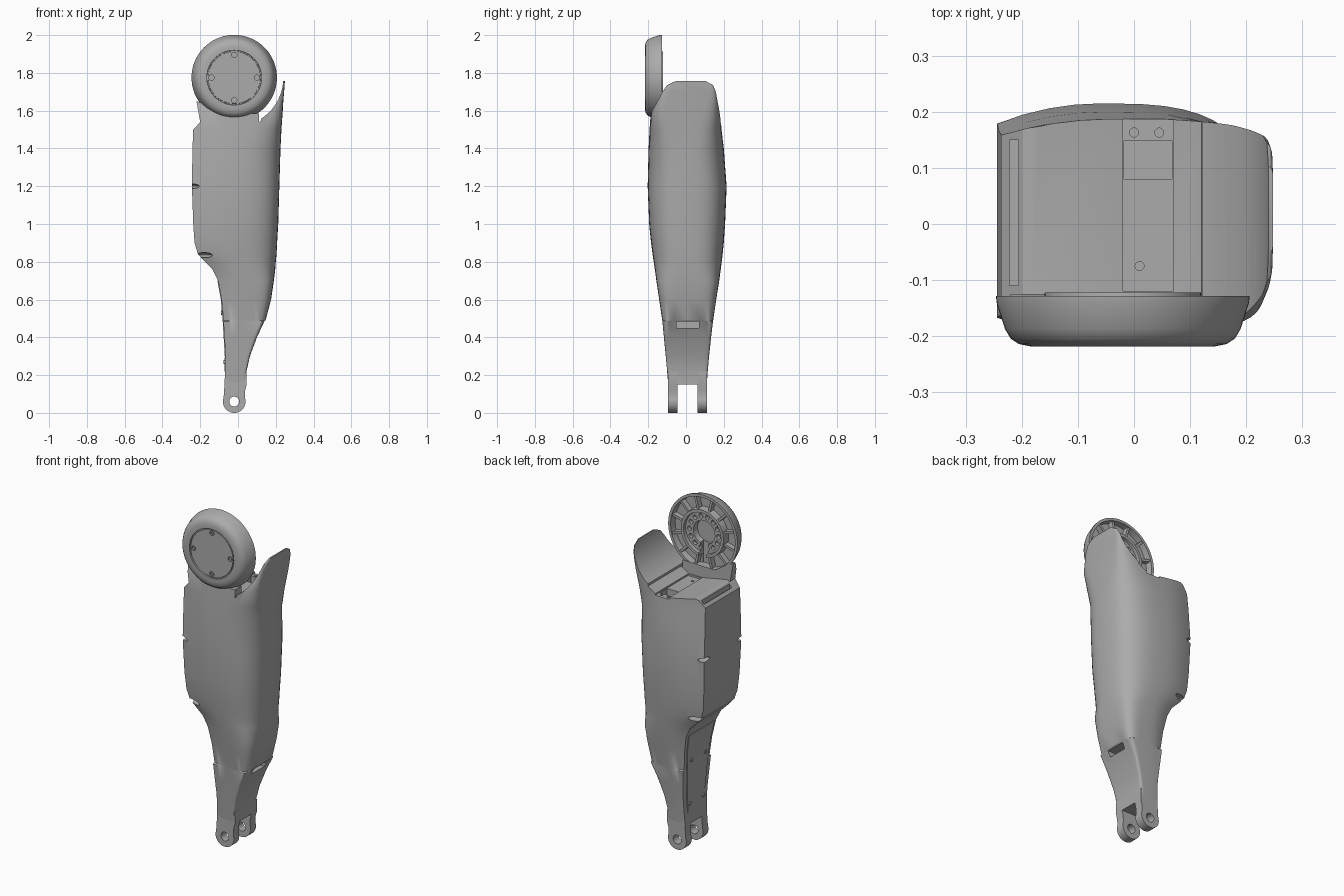
import bpy, bmesh
from math import sin, cos, pi, radians
from mathutils import Matrix, Vector

old = bpy.data.objects.get("Cube")
if old:
    bpy.data.objects.remove(old, do_unlink=True)

GREY = (0.41, 0.41, 0.41, 1)
mat = bpy.data.materials.new("satin grey")
mat.use_nodes = True
mat.diffuse_color = GREY
for node in mat.node_tree.nodes:
    if node.type == 'BSDF_PRINCIPLED':
        node.inputs["Base Color"].default_value = GREY

HUB_X, HUB_Z = -0.02, 1.775


def finish(name, bm):
    bmesh.ops.recalc_face_normals(bm, faces=bm.faces[:])
    mesh = bpy.data.meshes.new(name)
    bm.to_mesh(mesh)
    bm.free()
    mesh.materials.append(mat)
    obj = bpy.data.objects.new(name, mesh)
    bpy.context.collection.objects.link(obj)
    return obj


def activate(obj):
    bpy.ops.object.select_all(action='DESELECT')
    obj.select_set(True)
    bpy.context.view_layer.objects.active = obj


def smooth(obj, angle=32):
    activate(obj)
    bpy.ops.object.shade_smooth_by_angle(angle=radians(angle))


def cut(obj, cutter):
    cutter.hide_render = True
    mod = obj.modifiers.new("cut", 'BOOLEAN')
    mod.operation, mod.solver, mod.object = 'DIFFERENCE', 'EXACT', cutter
    activate(obj)
    bpy.ops.object.modifier_apply(modifier=mod.name)
    bpy.data.objects.remove(cutter, do_unlink=True)


def loft(name, rings):
    bm = bmesh.new()
    loops = [[bm.verts.new(p) for p in ring] for ring in rings]
    for a, b in zip(loops, loops[1:]):
        for i in range(len(a)):
            j = (i + 1) % len(a)
            bm.faces.new((a[i], a[j], b[j], b[i]))
    bm.faces.new(loops[0])
    bm.faces.new(loops[-1])
    return finish(name, bm)


def prism(name, outline, y0, y1):
    """Extrude an x-z outline along y."""
    return loft(name, [[(x, y, z) for x, z in outline] for y in (y0, y1)])


def box(name, lo, hi):
    (x0, y0, z0), (x1, y1, z1) = lo, hi
    return prism(name, [(x0, z0), (x1, z0), (x1, z1), (x0, z1)], y0, y1)


def rods(name, centres, radius, depth, axis='Y', sides=20):
    """Several equal cylinders in one mesh."""
    bm = bmesh.new()
    turn = Matrix.Rotation(pi / 2, 4, 'X' if axis == 'Y' else 'Y')
    if axis == 'Z':
        turn = Matrix.Identity(4)
    for c in centres:
        bmesh.ops.create_cone(bm, cap_ends=True, segments=sides, radius1=radius,
                              radius2=radius, depth=depth,
                              matrix=Matrix.Translation(c) @ turn)
    return finish(name, bm)


def around_hub(radius, y, count, offset=0.0):
    angles = [offset + 2 * pi * i / count for i in range(count)]
    return [(HUB_X + radius * cos(a), y, HUB_Z + radius * sin(a)) for a in angles]


# Shin shell: height, left, right, front, back, squareness of the section
ROWS = [
    (.15, -.072, .045, -.094, .11, 1), (.22, -.068, .045, -.1, .115, 1),
    (.3, -.066, .063, -.107, .122, 1), (.4, -.072, .1, -.117, .133, 1),
    (.485, -.077, .14, -.125, .143, 1), (.49, -.077, .146, -.126, .144, .3),
    (.6, -.087, .175, -.142, .16, .15), (.7, -.105, .19, -.157, .176, .1),
    (.76, -.135, .197, -.165, .184, 0), (.8, -.175, .2, -.171, .189, 0),
    (.84, -.212, .204, -.177, .194, 0), (.9, -.23, .207, -.185, .2, 0),
    (1, -.237, .213, -.195, .207, 0), (1.2, -.244, .219, -.203, .215, 0),
    (1.4, -.241, .225, -.198, .2, 0), (1.5, -.237, .23, -.193, .188, .1),
    (1.6, -.237, .237, -.186, .183, .3), (1.65, -.237, .24, -.16, .176, .5),
    (1.7, -.237, .244, -.135, .168, .8), (1.735, -.237, .247, -.11, .152, 1),
    (1.757, -.237, .248, -.06, .11, 1)]


def section(z, left, right, front, back, q):
    """Crisp corners on the calf side, rounded ones on the shin side."""
    drop = 0.17 - 0.15 * q
    half = [(u, 1 - drop * (1 - u / 0.4) ** 2) for u in (0, 0.1, 0.2, 0.3)]
    power = 2 / (3 + 11 * q)
    for i in range(13):
        t = pi / 2 * (1 - i / 12)
        half.append((0.4 + 0.6 * max(cos(t), 0) ** power, max(sin(t), 0) ** power))
    half[-1] = (1, 0)
    full = half + [(u, -v) for u, v in reversed(half[:-1])]
    mid, depth = (front + back) / 2, (back - front) / 2
    return [(left + u * (right - left), mid + v * depth, z) for u, v in full]


shell = loft("shin_shell", [section(*r) for r in ROWS])

# Clearance around the hub, deck behind it, and the neck carrying it
sweep = [(HUB_X + 0.26 * cos(radians(a)), HUB_Z + 0.26 * sin(radians(a)))
         for a in range(-57, 1, 3)] + [(.3, HUB_Z), (.3, 1.9), (-.3, 1.9)]
deck = [(-.3, 1.43), (-.2, 1.54), (-.18, 1.545), (-.02, 1.515), (.07, 1.515), (.12, 1.545)]
neck = [(-.3, 1.43), (-.2, 1.54), (-.22, 1.65), (-.19, 1.64), (-.1, 1.58),
        (.11, 1.585), (.11, 1.54), (.12, 1.545)]
cut(shell, prism("deck_cutter", deck + sweep, -.125, .4))
cut(shell, prism("neck_cutter", neck + sweep, -.4, -.12))

# Deck channel, cable window, side slot and the pocket under the shell lip
for lo, hi in [((-.02, -.119, 1.505), (.07, .3, 1.6)),
               ((-.018, .08, 1.43), (.068, .148, 1.6)),
               ((-.222, -.11, 1.45), (-.206, .15, 1.6)),
               ((.085, -.05, .45), (.2, .07, .484))]:
    cut(shell, box("pocket_cutter", lo, hi))
cut(shell, rods("deck_holes", [(0, .163, 1.5), (.045, .163, 1.5), (.01, -.075, 1.5)],
                .008, .04, 'Z'))

# Finger notches on the calf corners
for x, y, z, size in [(-.245, .17, 1.2, (.042, .04, .012)),
                      (-.18, .16, .835, (.045, .045, .014))]:
    for side in (-1, 1):
        bm = bmesh.new()
        bmesh.ops.create_uvsphere(bm, u_segments=20, v_segments=12, radius=1)
        bmesh.ops.scale(bm, vec=Vector(size), verts=bm.verts)
        bmesh.ops.translate(bm, vec=(x, y * side, z), verts=bm.verts)
        cut(shell, finish("notch_cutter", bm))
smooth(shell)

# Calf cover panel with screws
panel_rows = [r for r in ROWS if .2 < r[0] < .72]
panel = loft("calf_panel", [[(r[1] + dx, y, r[0]) for dx, y in
             ((-.004, r[3] * .72), (-.004, r[4] * .72), (.02, r[4] * .72), (.02, r[3] * .72))]
             for r in panel_rows])
smooth(panel)
smooth(rods("panel_screws", [(x, y, z) for x, z in ((-.071, .27), (-.083, .53))
                             for y in (-.06, .07)], .011, .012, 'X'))

# Ankle fork
lug = [(.045, .22), (-.067, .22), (-.072, .14)]
lug += [(HUB_X + .06 * cos(radians(a)), .06 + .06 * sin(radians(a)))
        for a in range(160, 381, 10)] + [(.038, .12), (.046, .15)]
for name, y0, y1 in (("front_fork_lug", -.095, -.045), ("back_fork_lug", .06, .111)):
    fork = prism(name, lug, y0, y1)
    cut(fork, rods("pin_hole", [(HUB_X, (y0 + y1) / 2, .06)], .026, .2, sides=32))
    smooth(fork)

# Knee hub, turned from a half profile of radius and depth
HUB = [(0, -.216), (.138, -.216), (.139, -.209), (.144, -.209), (.145, -.218),
       (.165, -.218), (.185, -.214), (.2, -.204), (.21, -.187), (.225, -.14),
       (.226, -.128), (.21, -.128), (.206, -.165), (.142, -.165), (.139, -.122),
       (.122, -.122), (.12, -.14), (.07, -.14), (.067, -.175), (0, -.175)]
bm = bmesh.new()
ring = [bm.verts.new((HUB_X + r, y, HUB_Z)) for r, y in HUB]
edges = [bm.edges.new(pair) for pair in zip(ring, ring[1:])]
bmesh.ops.spin(bm, geom=ring + edges, cent=(HUB_X, 0, HUB_Z), axis=(0, 1, 0),
               angle=2 * pi, steps=72)
bmesh.ops.remove_doubles(bm, verts=bm.verts, dist=0.00005)
hub = finish("knee_hub", bm)
cut(hub, rods("cover_screw_holes", around_hub(.12, -.216, 4), .014, .016))
cut(hub, rods("bolt_holes", around_hub(.095, -.14, 14), .013, .04))
cut(hub, box("cable_slot", (-.045, -.172, 1.58), (.005, -.1, HUB_Z)))
smooth(hub)
smooth(rods("cover_screws", around_hub(.12, -.21, 4), .008, .008))

# Ribs in the back of the hub
bm = bmesh.new()
for i in range(12):
    spot = Matrix.Translation((HUB_X, -.151, HUB_Z)) @ Matrix.Rotation(2 * pi * (i + .5) / 12, 4, 'Y')
    bmesh.ops.create_cube(bm, size=1, matrix=spot @ Matrix.Translation((.174, 0, 0))
                          @ Matrix.Diagonal((.07, .034, .014, 1)))
finish("hub_ribs", bm)
